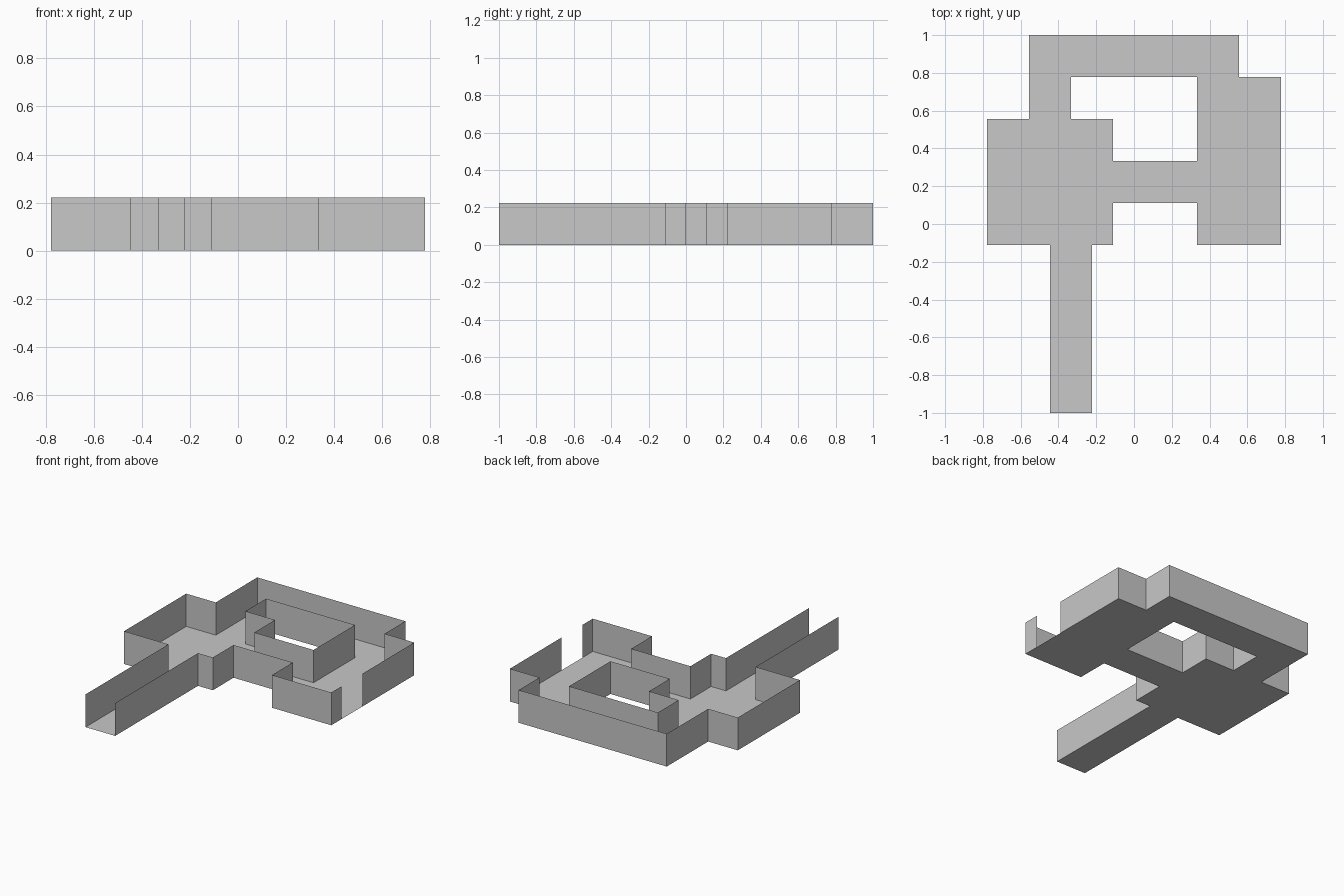
import bpy
import bmesh

if "Cube" in bpy.data.objects:
    bpy.data.objects.remove(bpy.data.objects["Cube"])

U = 1 / 9          # plan grid unit
HEIGHT = 2 * U     # wall height

grey = bpy.data.materials.new("light_grey")
grey.diffuse_color = (0.58, 0.58, 0.58, 1)
grey.use_nodes = True
grey.node_tree.nodes["Principled BSDF"].inputs["Base Color"].default_value = grey.diffuse_color


def make_object(name, quads):
    """Join quads (lists of corners in grid units) into one flat-shaded mesh."""
    bm = bmesh.new()
    for quad in quads:
        bm.faces.new([bm.verts.new((x * U, y * U, z * U)) for x, y, z in quad])
    bmesh.ops.remove_doubles(bm, verts=bm.verts, dist=1e-4)
    mesh = bpy.data.meshes.new(name)
    bm.to_mesh(mesh)
    bm.free()
    mesh.materials.append(grey)
    obj = bpy.data.objects.new(name, mesh)
    bpy.context.collection.objects.link(obj)
    return obj


def floor(name, x0, y0, x1, y1):
    make_object(name, [[(x0, y0, 0), (x1, y0, 0), (x1, y1, 0), (x0, y1, 0)]])


def wall(name, path):
    """Thin upright wall following a plan path."""
    h = HEIGHT / U
    make_object(name, [[(*a, 0), (*b, 0), (*b, h), (*a, h)]
                       for a, b in zip(path, path[1:])])


# Floors of the rooms and passages
floor("entrance_passage_floor", -4, -9, -2, -1)
floor("left_room_floor", -7, -1, -1, 5)
floor("back_left_passage_floor", -5, 5, -3, 9)
floor("back_passage_floor", -3, 7, 5, 9)
floor("right_room_floor", 3, -1, 7, 7)
floor("middle_passage_floor", -1, 1, 3, 3)

# Outer walls, left open at the entrance and at the right doorway
wall("front_outer_wall", [(-2, -9), (-2, -1), (-1, -1), (-1, 1), (3, 1),
                          (3, -1), (7, -1), (7, 0)])
wall("back_outer_wall", [(7, 2), (7, 7), (5, 7), (5, 9), (-5, 9), (-5, 5),
                         (-7, 5), (-7, -1), (-4, -1), (-4, -9)])

# Closed wall around the central opening
wall("inner_wall", [(-3, 7), (3, 7), (3, 3), (-1, 3), (-1, 5), (-3, 5), (-3, 7)])
